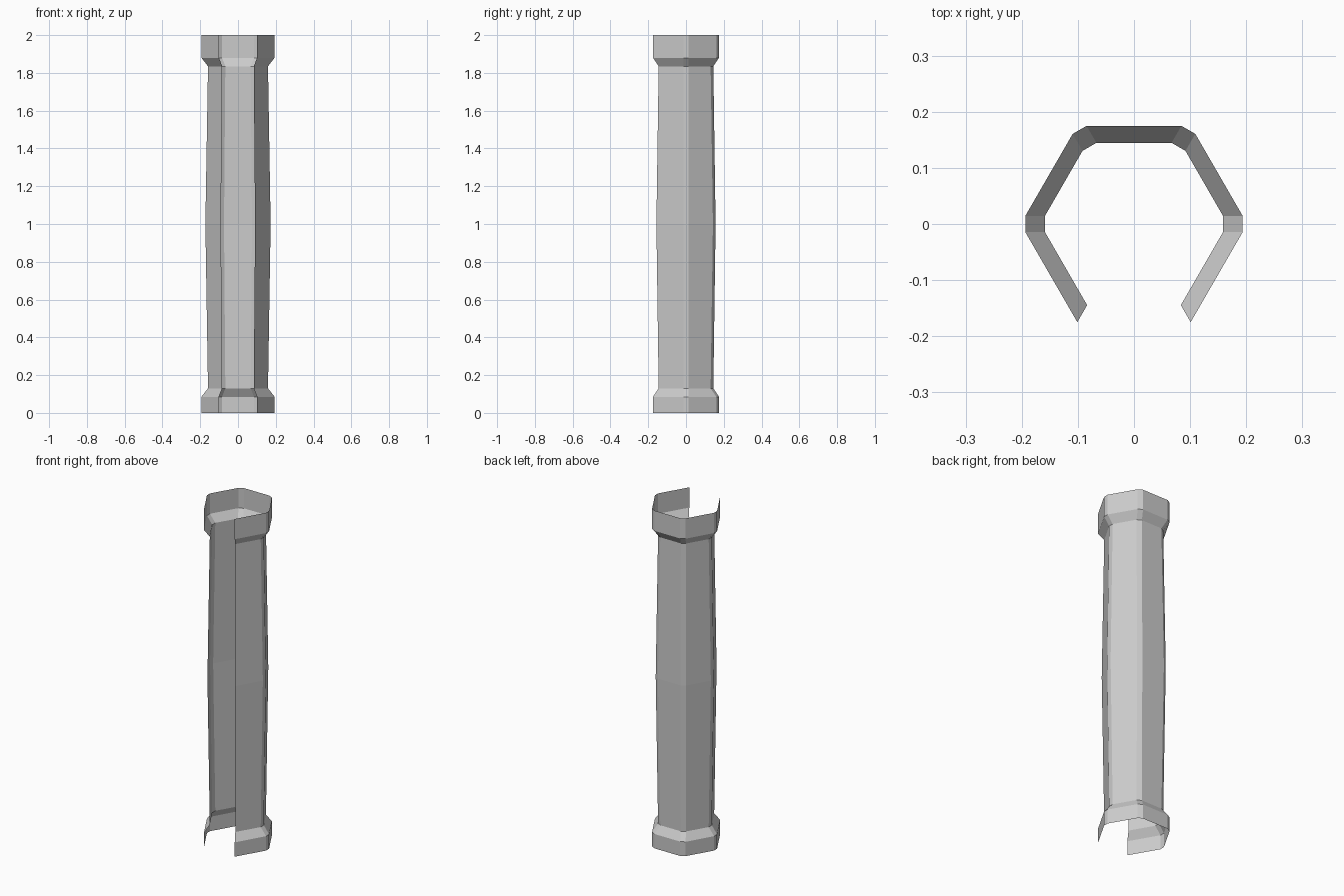
import bpy, bmesh
from math import cos, sin, radians
from mathutils import Vector

if "Cube" in bpy.data.objects:
    bpy.data.objects.remove(bpy.data.objects["Cube"])

# Profile of the column: (height, hexagon circumradius)
PROFILE = [(0, 0.202), (0.085, 0.202), (0.13, 0.167), (1.0, 0.181),
           (1.835, 0.167), (1.88, 0.202), (2.0, 0.202)]
CHAMFER = 0.0165


def hex_corner(i, r):
    a = radians(-60 + 60 * i)
    return Vector((r * cos(a), r * sin(a), 0))


def cross_section(z, r):
    """Hexagon with chamfered corners, open on the front side."""
    c = [hex_corner(i, r) for i in range(6)]
    pts = [c[0]]
    for i in range(1, 5):
        pts += [c[i] + (c[i - 1] - c[i]).normalized() * CHAMFER,
                c[i] + (c[i + 1] - c[i]).normalized() * CHAMFER]
    pts.append(c[5])
    return [p + Vector((0, 0, z)) for p in pts]


# Open column shell: base, swelling shaft and capital
bm = bmesh.new()
rings = [[bm.verts.new(p) for p in cross_section(z, r)] for z, r in PROFILE]
for low, high in zip(rings, rings[1:]):
    for i in range(len(low) - 1):
        bm.faces.new((low[i], low[i + 1], high[i + 1], high[i]))

mesh = bpy.data.meshes.new("column_shell")
bm.to_mesh(mesh)
bm.free()
column = bpy.data.objects.new("column_shell", mesh)
bpy.context.collection.objects.link(column)
